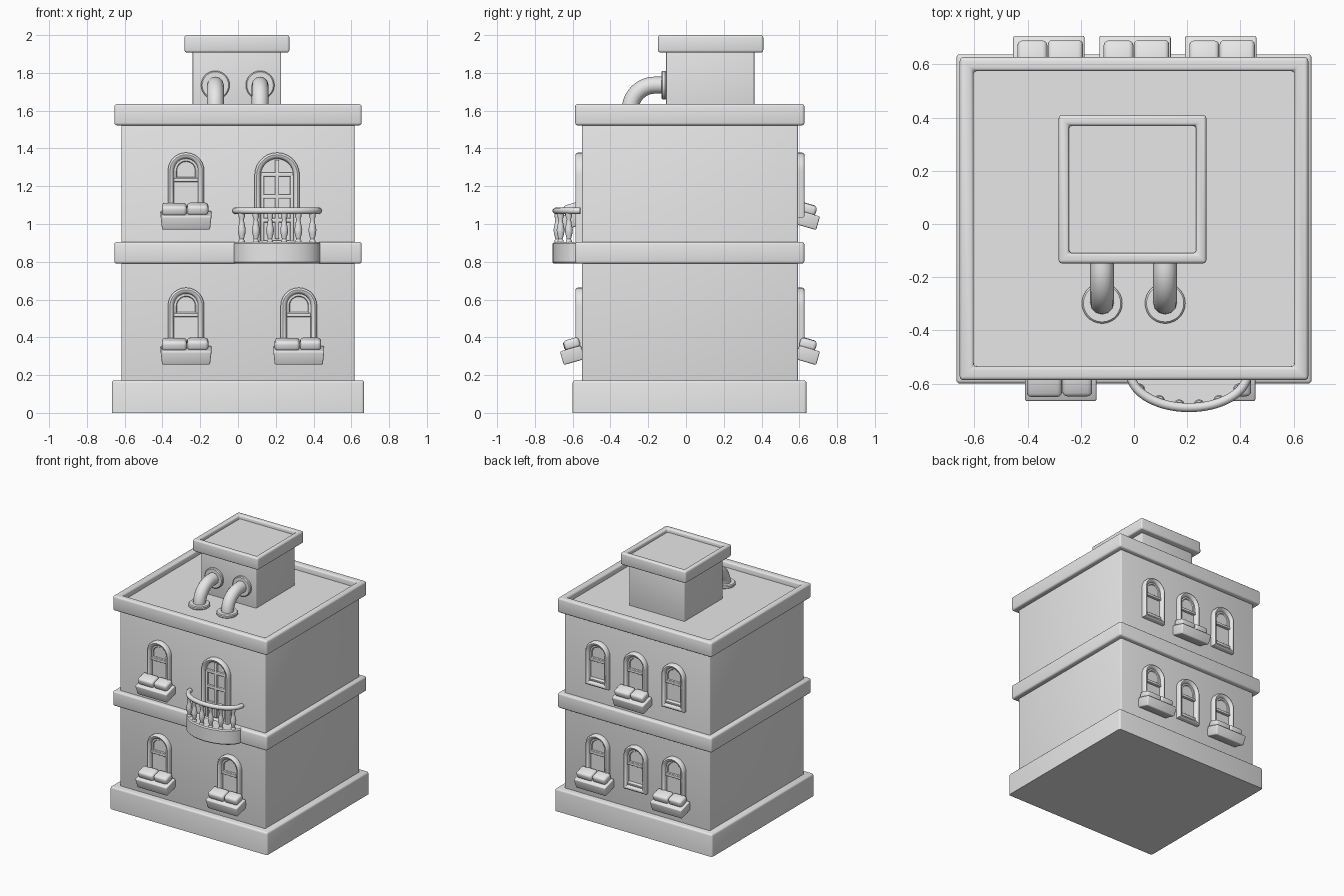
import bpy, bmesh, math
from mathutils import Matrix, Vector

cube = bpy.data.objects.get("Cube")
if cube:
    bpy.data.objects.remove(cube, do_unlink=True)

GREY = (0.8, 0.8, 0.8, 1)
plaster = bpy.data.materials.new("light_grey_plaster")
plaster.use_nodes = True
plaster.diffuse_color = GREY
plaster.node_tree.nodes["Principled BSDF"].inputs["Base Color"].default_value = GREY


def finish(name, bm):
    """Turn a bmesh into a shaded object."""
    bmesh.ops.recalc_face_normals(bm, faces=bm.faces)
    mesh = bpy.data.meshes.new(name)
    bm.to_mesh(mesh)
    bm.free()
    obj = bpy.data.objects.new(name, mesh)
    bpy.context.collection.objects.link(obj)
    mesh.materials.append(plaster)
    bpy.ops.object.select_all(action="DESELECT")
    obj.select_set(True)
    bpy.context.view_layer.objects.active = obj
    bpy.ops.object.shade_smooth_by_angle(angle=math.radians(40))
    return obj


def box(bm, centre, size, bevel=0.0, tilt=0.0, taper=1.0, segments=3):
    """Add a bevelled box, optionally narrower at the bottom and tilted about x."""
    part = bmesh.new()
    bmesh.ops.create_cube(part, size=1)
    for v in part.verts:
        v.co = Vector(a * b for a, b in zip(v.co, size))
        if v.co.z < 0:
            v.co.x *= taper
    if bevel:
        bmesh.ops.bevel(part, geom=part.edges[:], offset=bevel, segments=segments,
                        profile=0.5, affect="EDGES")
    part.transform(Matrix.Translation(centre) @ Matrix.Rotation(tilt, 4, "X"))
    temp = bpy.data.meshes.new("temp")
    part.to_mesh(temp)
    part.free()
    bm.from_mesh(temp)
    bpy.data.meshes.remove(temp)


def slab(name, x, y, z, bevel, rim=0.0, depth=0.0, flat_base=False):
    """Box given by its ranges; a rim sinks the middle of its top."""
    bm = bmesh.new()
    bmesh.ops.create_cube(bm, size=1)
    for v in bm.verts:
        v.co = [r[0] + (c + 0.5) * (r[1] - r[0]) for c, r in zip(v.co, (x, y, z))]
    if rim:
        top = [f for f in bm.faces if f.normal.z > 0.9]
        bmesh.ops.inset_individual(bm, faces=top, thickness=rim)
        bmesh.ops.inset_individual(bm, faces=top, thickness=0.001, depth=-depth)
        floor = set(top[0].edges)
    else:
        floor = set()
    edges = [e for e in bm.edges if e not in floor and e.calc_face_angle(0) > 0.5
             and not (flat_base and all(v.co.z < z[0] + 0.001 for v in e.verts))]
    bmesh.ops.bevel(bm, geom=edges, offset=bevel, segments=3, profile=0.5, affect="EDGES")
    return finish(name, bm)


def arch(half, bottom, top, steps=14):
    """Outline of a round-topped opening."""
    spring = top - half
    pts = [(-half, bottom), (half, bottom)]
    for i in range(steps + 1):
        a = math.pi * i / steps
        pts.append((half * math.cos(a), spring + half * math.sin(a)))
    return pts


def nested_arches(bm, x, wall, side, half, bottom, top, profile):
    """Sweep an (inset, outward) profile around an arch and cap its inner end."""
    loops = []
    for inset, out in profile:
        pts = arch(half - inset, bottom + inset, top - inset)
        loops.append([bm.verts.new((x + px, wall + side * out, pz)) for px, pz in pts])
    for a, b in zip(loops, loops[1:]):
        n = len(a)
        for i in range(n):
            bm.faces.new((a[i], a[(i + 1) % n], b[(i + 1) % n], b[i]))
    bm.faces.new(loops[-1])


FRAME = [(0, -0.01), (0, 0.024), (0.004, 0.032), (0.011, 0.036), (0.02, 0.034),
         (0.028, 0.026), (0.032, 0.016), (0.033, 0.003)]
PANEL = [(0, 0), (0, 0.014), (0.012, 0.014), (0.016, 0.008)]


def window(name, x, wall, side, top, planter):
    bm = bmesh.new()
    nested_arches(bm, x, wall, side, 0.096, top - 0.345, top, FRAME)
    # raised upper sash, meeting rail and inner sill
    nested_arches(bm, x, wall, side, 0.064, top - 0.145, top - 0.032, PANEL)
    box(bm, (x, wall + side * 0.012, top - 0.145), (0.128, 0.024, 0.02), 0.004)
    box(bm, (x, wall + side * 0.01, top - 0.3), (0.128, 0.026, 0.02), 0.004, side * -0.3)
    finish(name, bm)
    if planter:
        bm = bmesh.new()
        tilt = -side * 0.28
        box(bm, (x, wall + side * 0.052, top - 0.358), (0.27, 0.115, 0.075), 0.008,
            tilt, 0.94)
        finish(name + "_planter", bm)
        bm = bmesh.new()
        box(bm, (x - side * -0.062, wall + side * 0.054, top - 0.3), (0.132, 0.09, 0.055),
            0.018, tilt)
        box(bm, (x + side * -0.062, wall + side * 0.054, top - 0.298), (0.112, 0.085, 0.055),
            0.018, tilt)
        finish(name + "_plants", bm)


def tube(name, points, radius):
    curve = bpy.data.curves.new(name, "CURVE")
    curve.dimensions = "3D"
    curve.bevel_depth = radius
    curve.bevel_resolution = 4
    curve.use_fill_caps = True
    spline = curve.splines.new("POLY")
    spline.points.add(len(points) - 1)
    for p, co in zip(spline.points, points):
        p.co = (*co, 1)
    spline.use_smooth = True
    curve.materials.append(plaster)
    obj = bpy.data.objects.new(name, curve)
    bpy.context.collection.objects.link(obj)


def lathe(bm, profile, matrix, sides=20):
    """Spin an (r, z) profile around z, then place it."""
    rings = [[bm.verts.new(matrix @ Vector((r * math.cos(math.tau * i / sides),
                                            r * math.sin(math.tau * i / sides), z)))
              for i in range(sides)] for r, z in profile]
    for a, b in zip(rings, rings[1:]):
        for i in range(sides):
            j = (i + 1) % sides
            bm.faces.new((a[i], a[j], b[j], b[i]))
    bm.faces.new(rings[0])
    bm.faces.new(rings[-1])


# Main masses
FRONT, BACK = -0.55, 0.592
BAND_X, BAND_Y = (-0.655, 0.655), (-0.587, 0.627)
slab("plinth", (-0.668, 0.668), (-0.6, 0.638), (0, 0.172), 0.014, flat_base=True)
slab("walls", (-0.617, 0.617), (FRONT, BACK), (0.1, 1.56), 0.008)
slab("floor_band", BAND_X, BAND_Y, (0.79, 0.905), 0.014)
slab("roof_parapet", BAND_X, BAND_Y, (1.522, 1.635), 0.014, 0.072, 0.045)
slab("roof_hut", (-0.24, 0.228), (-0.105, 0.362), (1.56, 1.93), 0.006)
slab("roof_hut_cap", (-0.283, 0.272), (-0.148, 0.409), (1.908, 2.0), 0.012, 0.054, 0.03)

# Windows
UPPER, LOWER = 1.378, 0.663
window("front_upper_window", -0.275, FRONT, -1, UPPER, True)
window("front_lower_window_right", -0.275, FRONT, -1, LOWER, True)
window("front_lower_window_left", 0.322, FRONT, -1, LOWER, True)
for place, x in (("left", 0.326), ("middle", 0.004), ("right", -0.32)):
    middle = place == "middle"
    window("back_upper_window_" + place, x, BACK, 1, UPPER, middle)
    window("back_lower_window_" + place, x, BACK, 1, LOWER, not middle)

# Balcony door with glazing bars
DOOR_X = 0.207
bm = bmesh.new()
nested_arches(bm, DOOR_X, FRONT, -1, 0.119, 0.88, UPPER, FRAME)
box(bm, (DOOR_X, FRONT - 0.008, 1.13), (0.022, 0.022, 0.42), 0.005)
for z in (1.262, 1.145, 1.02):
    box(bm, (DOOR_X, FRONT - 0.008, z), (0.17, 0.022, 0.022), 0.005)
for side in (-1, 1):
    box(bm, (DOOR_X + side * 0.078, FRONT - 0.008, 1.08), (0.018, 0.022, 0.36), 0.005)
finish("balcony_door", bm)


# Balcony
def around(angle, rx, ry, z):
    return (DOOR_X + rx * math.cos(angle), -0.56 - ry * math.sin(angle), z)


sweep = [math.pi * i / 32 for i in range(33)]
bm = bmesh.new()
rows = [[bm.verts.new(around(a, 0.231 - d, 0.146 - d, z)) for a in sweep]
        for d, z in ((0.008, 0.79), (0, 0.798), (0, 0.897), (0.008, 0.905))]
for a, b in zip(rows, rows[1:]):
    for i in range(len(a) - 1):
        bm.faces.new((a[i], a[i + 1], b[i + 1], b[i]))
bm.faces.new(rows[0])
bm.faces.new(rows[-1])
finish("balcony_floor", bm)
tube("balcony_rail", [around(a, 0.22, 0.13, 1.07) for a in sweep], 0.017)

SPINDLE = [(0.016, 0), (0.016, 0.012), (0.011, 0.02), (0.019, 0.05), (0.021, 0.07),
           (0.015, 0.1), (0.011, 0.125), (0.017, 0.14), (0.017, 0.16)]
bm = bmesh.new()
for i in range(6):
    angle = math.acos((i - 2.5) / 2.5 * 0.87)
    lathe(bm, SPINDLE, Matrix.Translation(around(angle, 0.215, 0.122, 0.9)), 12)
finish("balcony_spindles", bm)

# Roof pipes with collars
COLLAR = [(0.07, 0), (0.076, 0.006), (0.076, 0.019), (0.07, 0.025), (0.045, 0.025)]
for name, x in (("right", -0.12), ("left", 0.117)):
    bend = [(x, -0.165 - 0.13 * math.sin(t), 1.605 + 0.13 * math.cos(t))
            for t in (math.pi / 2 * i / 12 for i in range(13))]
    tube("pipe_" + name, [(x, -0.09, 1.735)] + bend + [(x, -0.295, 1.575)], 0.045)
    bm = bmesh.new()
    lathe(bm, COLLAR, Matrix.Translation((x, -0.298, 1.589)), 28)
    lathe(bm, COLLAR, Matrix.Translation((x, -0.105, 1.735)) @ Matrix.Rotation(math.pi / 2, 4, "X"), 28)
    finish("pipe_collars_" + name, bm)
